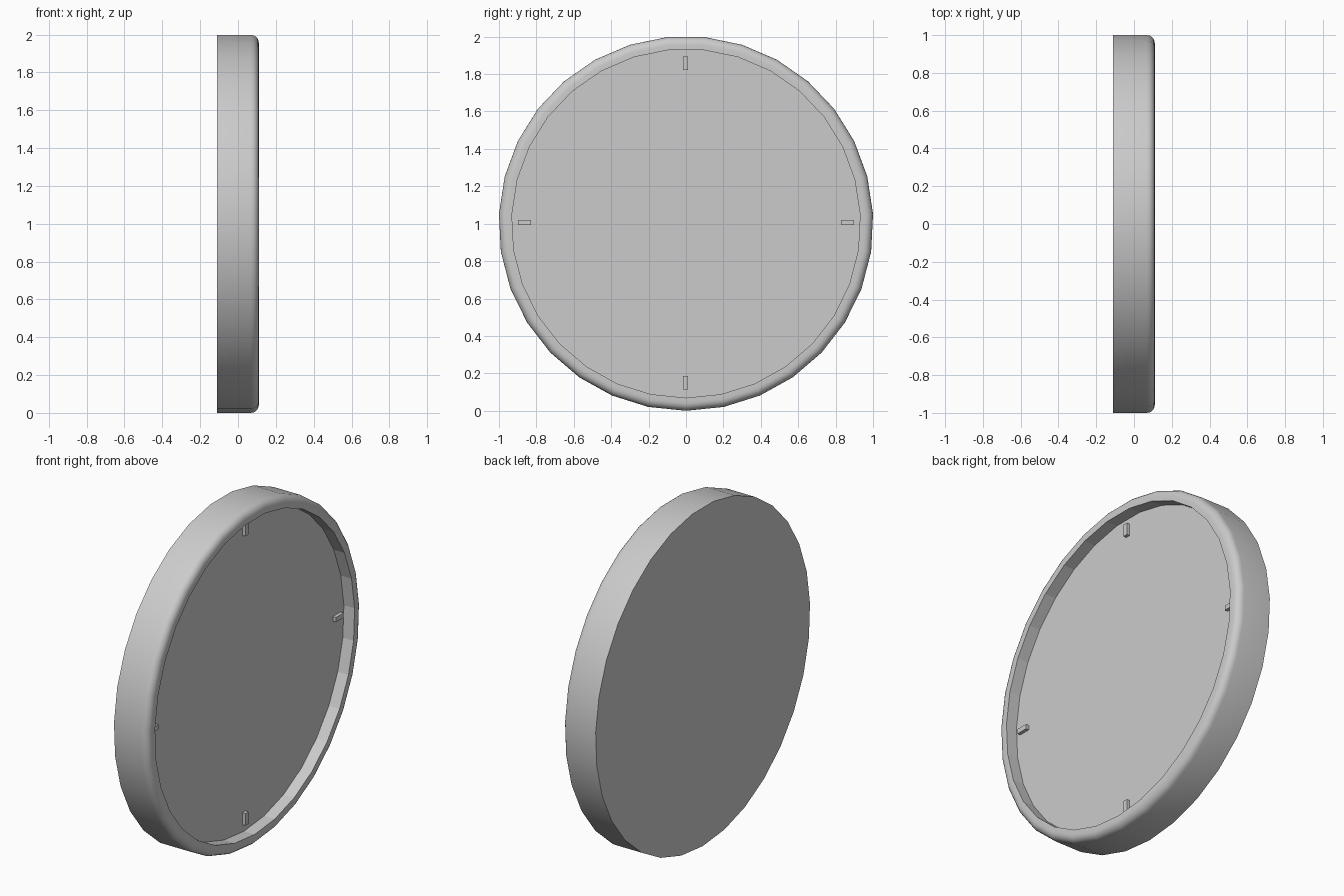
import bpy, bmesh, math

if "Cube" in bpy.data.objects:
    bpy.data.objects.remove(bpy.data.objects["Cube"])

SIDES = 31
RADIUS = 1.0013
CZ = 1.0013
FACE_X = 0.04


def finish(name, bm):
    bmesh.ops.recalc_face_normals(bm, faces=bm.faces[:])
    mesh = bpy.data.meshes.new(name)
    bm.to_mesh(mesh)
    bm.free()
    obj = bpy.data.objects.new(name, mesh)
    bpy.context.collection.objects.link(obj)
    return obj


# Case profile as (x, radius): back edge, outer wall, rounded corner, lip, recess
ROUND = 0.042
profile = [(-0.11, RADIUS)]
for i in range(6):
    a = math.radians(18 * i)
    profile.append((0.11 - ROUND + ROUND * math.sin(a),
                    RADIUS - ROUND + ROUND * math.cos(a)))
profile += [(0.11, 0.932), (FACE_X, 0.932)]

# Clock case: 31-sided revolve about x, a vertex at the bottom, capped both ends
bm = bmesh.new()
rings = []
for x, r in profile:
    ring = []
    for k in range(SIDES):
        a = 2 * math.pi * k / SIDES
        ring.append(bm.verts.new((x, r * math.sin(a), CZ - r * math.cos(a))))
    rings.append(ring)
for j, (r0, r1) in enumerate(zip(rings, rings[1:])):
    for k in range(SIDES):
        n = (k + 1) % SIDES
        f = bm.faces.new((r0[k], r0[n], r1[n], r1[k]))
        f.smooth = j < len(rings) - 2      # inner wall stays faceted
bm.faces.new(rings[0])
bm.faces.new(rings[-1])
for e in bm.edges:
    if len(e.link_faces) == 2 and e.calc_face_angle(0) > math.radians(40):
        e.smooth = False
finish("clock_case", bm)


# Hour markers: four small blocks raised from the dial
def marker(name, y, z, sy, sz):
    bm = bmesh.new()
    bmesh.ops.create_cube(bm, size=1)
    for v in bm.verts:
        v.co = (FACE_X + 0.005 + v.co.x * 0.03, y + v.co.y * sy, z + v.co.z * sz)
    finish(name, bm)


for side, s in (("top", 1), ("bottom", -1)):
    marker("marker_" + side, -0.002, CZ + 0.002 + s * 0.854, 0.028, 0.071)
for side, s in (("right", 1), ("left", -1)):
    marker("marker_" + side, s * 0.864, CZ + 0.005, 0.071, 0.028)
